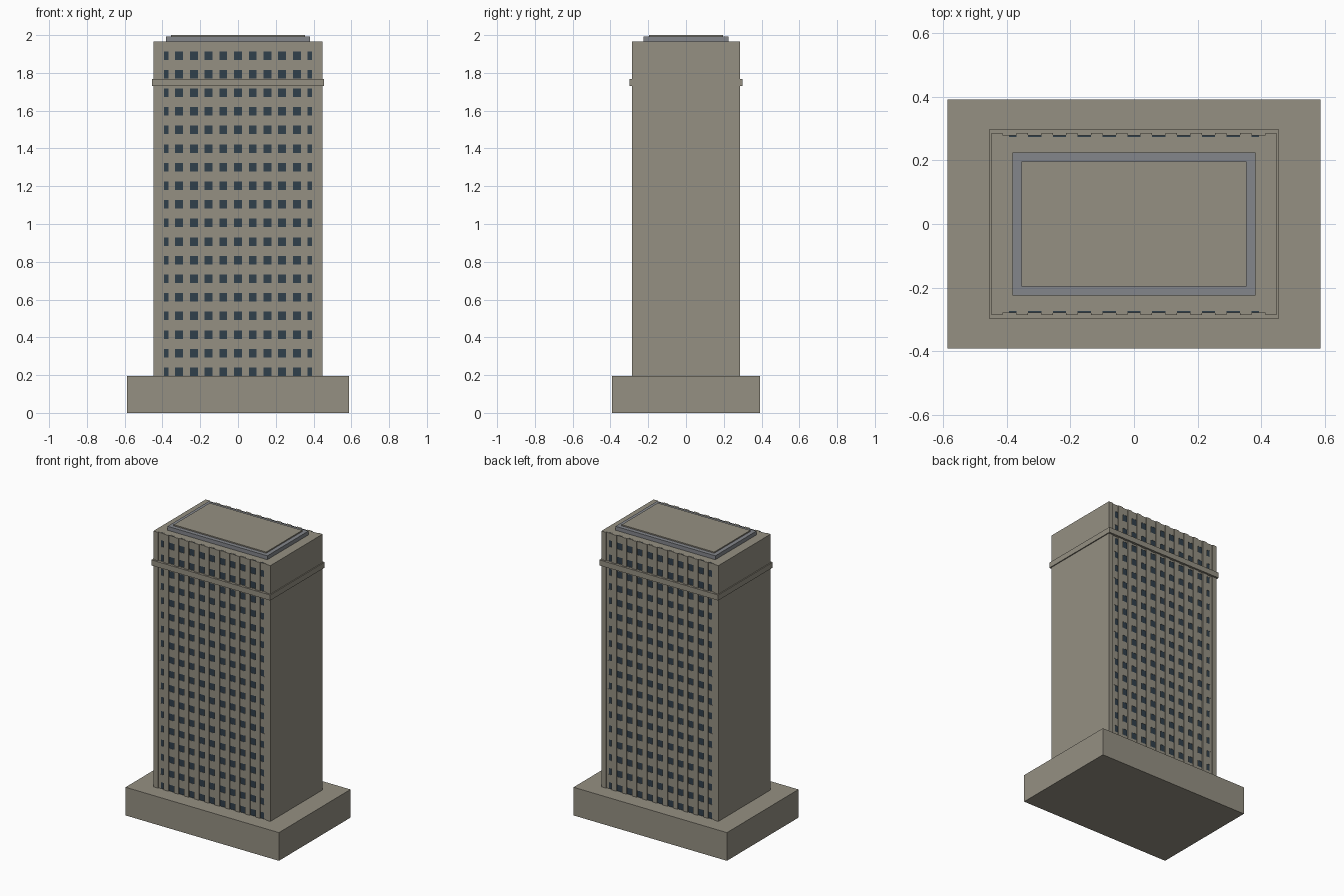
import bpy

if "Cube" in bpy.data.objects:
    bpy.data.objects.remove(bpy.data.objects["Cube"])

def material(name, col):
    m = bpy.data.materials.new(name)
    m.diffuse_color = (*col, 1)
    m.use_nodes = True
    m.node_tree.nodes["Principled BSDF"].inputs["Base Color"].default_value = m.diffuse_color
    return m

STONE = material("stone", (0.30, 0.28, 0.225))
GLASS = material("glass", (0.03, 0.05, 0.07))
METAL = material("metal", (0.23, 0.24, 0.26))

def box(name, x, y, z, mat):
    """Box from (min, max) ranges on each axis."""
    r = (x, y, z)
    bpy.ops.mesh.primitive_cube_add(size=1, location=[(a + b) / 2 for a, b in r])
    o = bpy.context.object
    o.name = name
    o.scale = [b - a for a, b in r]
    bpy.ops.object.transform_apply(location=False, rotation=False, scale=True)
    o.data.materials.append(mat)
    return o

BASE, TOP = 0.195, 1.965
PITCH, PIER, FLOOR = 0.078, 0.036, 0.0985

# Podium, tower core and blank end walls
box("podium", (-0.587, 0.587), (-0.391, 0.391), (0, BASE), STONE)
box("tower_core", (-0.43, 0.43), (-0.273, 0.273), (BASE, TOP), STONE)
for s in (-1, 1):
    box("end_wall", sorted((s * 0.414, s * 0.448)), (-0.286, 0.286), (BASE, TOP), STONE)

# Belt course and rooftop
box("belt_course", (-0.455, 0.455), (-0.298, 0.298), (1.73, 1.768), STONE)
box("roof_curb", (-0.382, 0.382), (-0.225, 0.225), (TOP, 1.992), METAL)
box("roof_slab", (-0.354, 0.354), (-0.197, 0.197), (TOP, 2.0), STONE)

# Both long facades
for s in (-1, 1):
    def span(a, b):
        return sorted((s * a, s * b))
    box("glazing", (-0.393, 0.393), span(0.26, 0.279), (BASE, TOP - 0.001), GLASS)
    for e in (-1, 1):
        box("corner_strip", sorted((e * 0.393, e * 0.42)), span(0.26, 0.2795), (BASE, TOP), STONE)
    for i in range(10):
        x = (i - 4.5) * PITCH
        box("pier", (x - PIER / 2, x + PIER / 2), span(0.26, 0.286), (BASE, TOP), STONE)
    for k in range(18):
        z = BASE + k * FLOOR
        box("spandrel", (-0.40, 0.40), span(0.26, 0.2805), (z + 0.045, min(z + FLOOR, TOP - 0.001)), STONE)
